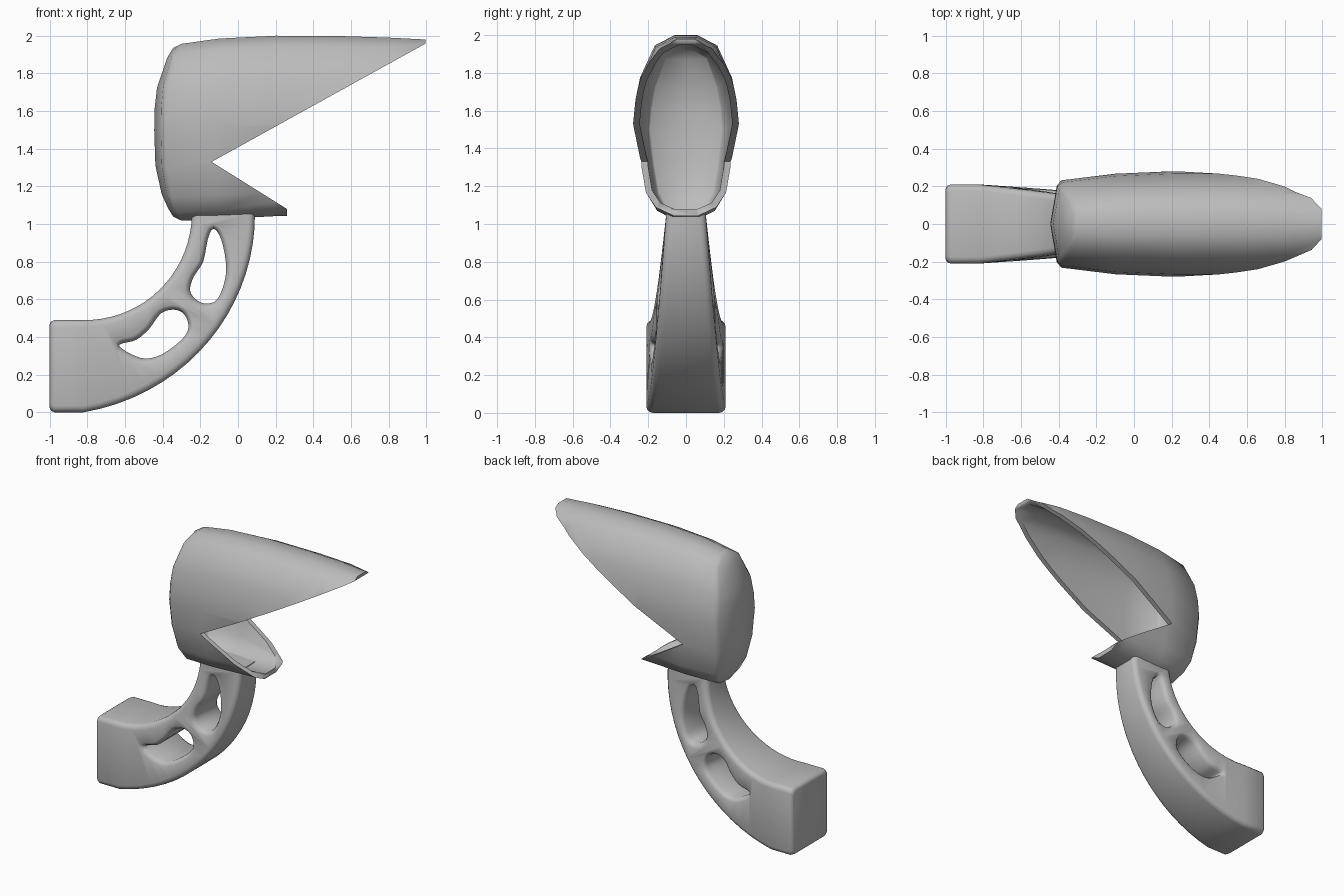
import bpy, bmesh, math
from mathutils import Vector

if "Cube" in bpy.data.objects:
    bpy.data.objects.remove(bpy.data.objects["Cube"])

# Mid grey for both parts
grey = bpy.data.materials.new("mid_grey")
grey.diffuse_color = (.5, .5, .5, 1)
grey.use_nodes = True
grey.node_tree.nodes["Principled BSDF"].inputs["Base Color"].default_value = grey.diffuse_color


def make_object(name, rings, caps=True, merge=False):
    """Loft a list of equal-length closed rings into a mesh object."""
    bm = bmesh.new()
    vs = [[bm.verts.new(p) for p in r] for r in rings]
    n = len(rings[0])
    for a, b in zip(vs, vs[1:]):
        for i in range(n):
            j = (i + 1) % n
            bm.faces.new((a[i], a[j], b[j], b[i]))
    if caps:
        bm.faces.new(vs[0])
        bm.faces.new(vs[-1][::-1])
    if merge:
        bmesh.ops.remove_doubles(bm, verts=bm.verts, dist=0.0005)
    bmesh.ops.recalc_face_normals(bm, faces=bm.faces)
    me = bpy.data.meshes.new(name)
    bm.to_mesh(me)
    bm.free()
    me.materials.append(grey)
    ob = bpy.data.objects.new(name, me)
    bpy.context.collection.objects.link(ob)
    return ob


def cut(ob, cutter):
    cutter.hide_render = True
    m = ob.modifiers.new("cut", 'BOOLEAN')
    m.operation = 'DIFFERENCE'
    m.solver = 'EXACT'
    m.object = cutter


def finish(ob, cutters, angle):
    """Apply modifiers, remove cutters and shade by angle."""
    bpy.ops.object.select_all(action='DESELECT')
    bpy.context.view_layer.objects.active = ob
    ob.select_set(True)
    for m in list(ob.modifiers):
        bpy.ops.object.modifier_apply(modifier=m.name)
    for c in cutters:
        bpy.data.objects.remove(c)
    bpy.ops.object.shade_smooth_by_angle(angle=math.radians(angle))


# Hood: egg-shaped shell lofted along x, closed by a domed back
half = [(.06, 2.0), (.165, 1.945), (.242, 1.775), (.267, 1.655), (.28, 1.53),
        (.25, 1.33), (.215, 1.17), (.16, 1.085), (.065, 1.04)]
egg = [(y / .28, (z - 1.52) / .48) for y, z in half]
egg += [(-y, t) for y, t in reversed(egg)]


def hood_ring(x, width, bottom, top, bulge=0.0):
    mid, h = (top + bottom) / 2, (top - bottom) / 2
    return [(x + bulge * abs(t) ** 3, y * width, mid + t * h) for y, t in egg]


hood_rings = [
    hood_ring(-.445, 0, 1.04, 1.935, .10),
    hood_ring(-.41, .205, 1.03, 1.945, .085),
    hood_ring(-.385, .232, 1.018, 1.957, .085),
    hood_ring(-.10, .267, 1.025, 1.985),
    hood_ring(.20, .28, 1.042, 2.0),
    hood_ring(.55, .281, 1.05, 1.998),
    hood_ring(.80, .272, 1.05, 1.99),
    hood_ring(.995, .22, 1.05, 1.98)]
hood = make_object("hood", hood_rings, caps=False, merge=True)
sol = hood.modifiers.new("wall", 'SOLIDIFY')
sol.thickness = .035
sol.offset = -1

# V-shaped mouth opening
mouth = [(-.14, 1.33), (.99, 1.955), (1.2, 2.071), (1.2, .8), (.26, .8), (.26, 1.08)]
wedge = make_object("mouth_cutter", [[(x, y, z) for x, z in mouth] for y in (-.6, .6)])
cut(hood, wedge)
finish(hood, [wedge], 58)

# Curved arm: rounded rectangle swept around a quarter turn, tapering upward
CX, CZ = -.82, 1.05


def arm_width(x, z):
    t = math.atan2(max(x - CX, 0), max(CZ - z, .0001)) / (math.pi / 2)
    return .21 - .105 * t


def rounded(low, high, w, r=.035):
    """Rounded rectangle as (distance, y) pairs."""
    out = []
    for cx, cy, a0 in ((high - r, w - r, 0), (low + r, w - r, 90),
                       (low + r, -w + r, 180), (high - r, -w + r, 270)):
        for k in range(4):
            a = math.radians(a0 + 30 * k)
            out.append((cx + r * math.cos(a), cy + r * math.sin(a)))
    return out


arm_rings = []
for x, inset in ((-1, .022), (-.993, .008), (-.975, 0)):
    arm_rings.append([(x, y, CZ - d) for d, y in
                      rounded(.56 + inset, 1.05 - inset, .21 - inset)])
STEPS = 18
for i in range(STEPS + 1):
    t = i / STEPS
    a = t * math.pi / 2
    sec = rounded(.56 + .015 * t, .91 + .14 * (1 - t) ** 2, .21 - .105 * t)
    arm_rings.append([(CX + d * math.sin(a), y, CZ - d * math.cos(a)) for d, y in sec])
arm_rings.append([(x, y, 1.075) for x, y, z in arm_rings[-1]])
arm = make_object("arm", arm_rings)


# Two smooth through-holes with softened rims
def smooth_loop(pts, k=3):
    pts = [Vector(p) for p in pts]
    n, out = len(pts), []
    for i in range(n):
        a, b, c, d = (pts[(i + j) % n] for j in (-1, 0, 1, 2))
        for s in range(k):
            u = s / k
            out.append(.5 * (2 * b + (c - a) * u + (2 * a - 5 * b + 4 * c - d) * u * u
                             + (3 * b - a - 3 * c + d) * u ** 3))
    return out


def hole_cutter(pts):
    loop = smooth_loop(pts)
    n = len(loop)
    area = sum(loop[i].cross(loop[(i + 1) % n]) for i in range(n))
    sign = 1 if area > 0 else -1

    def ring(side, depth, grow):
        out = []
        for i in range(n):
            tan = (loop[(i + 1) % n] - loop[i - 1]).normalized()
            p = loop[i] + Vector((tan.y, -tan.x)) * grow * sign
            y = .4 if depth is None else arm_width(*loop[i]) + depth
            out.append((p.x, side * y, p.y))
        return out

    flare = [(None, .04), (.006, .035), (-.009, .012), (-.03, 0)]
    rings = [ring(-1, *f) for f in flare] + [ring(1, *f) for f in reversed(flare)]
    return make_object("hole_cutter", rings)


upper_hole = [(-.13, .975), (-.09, .92), (-.065, .8), (-.07, .7), (-.11, .6), (-.17, .577),
              (-.225, .6), (-.255, .65), (-.235, .72), (-.185, .8), (-.16, .92)]
lower_hole = [(-.63, .35), (-.57, .31), (-.49, .285), (-.4, .31), (-.3, .385), (-.263, .45),
              (-.285, .52), (-.34, .545), (-.41, .525), (-.47, .445), (-.54, .385), (-.61, .367)]
cutters = [hole_cutter(upper_hole), hole_cutter(lower_hole)]
for c in cutters:
    cut(arm, c)
finish(arm, cutters, 55)
